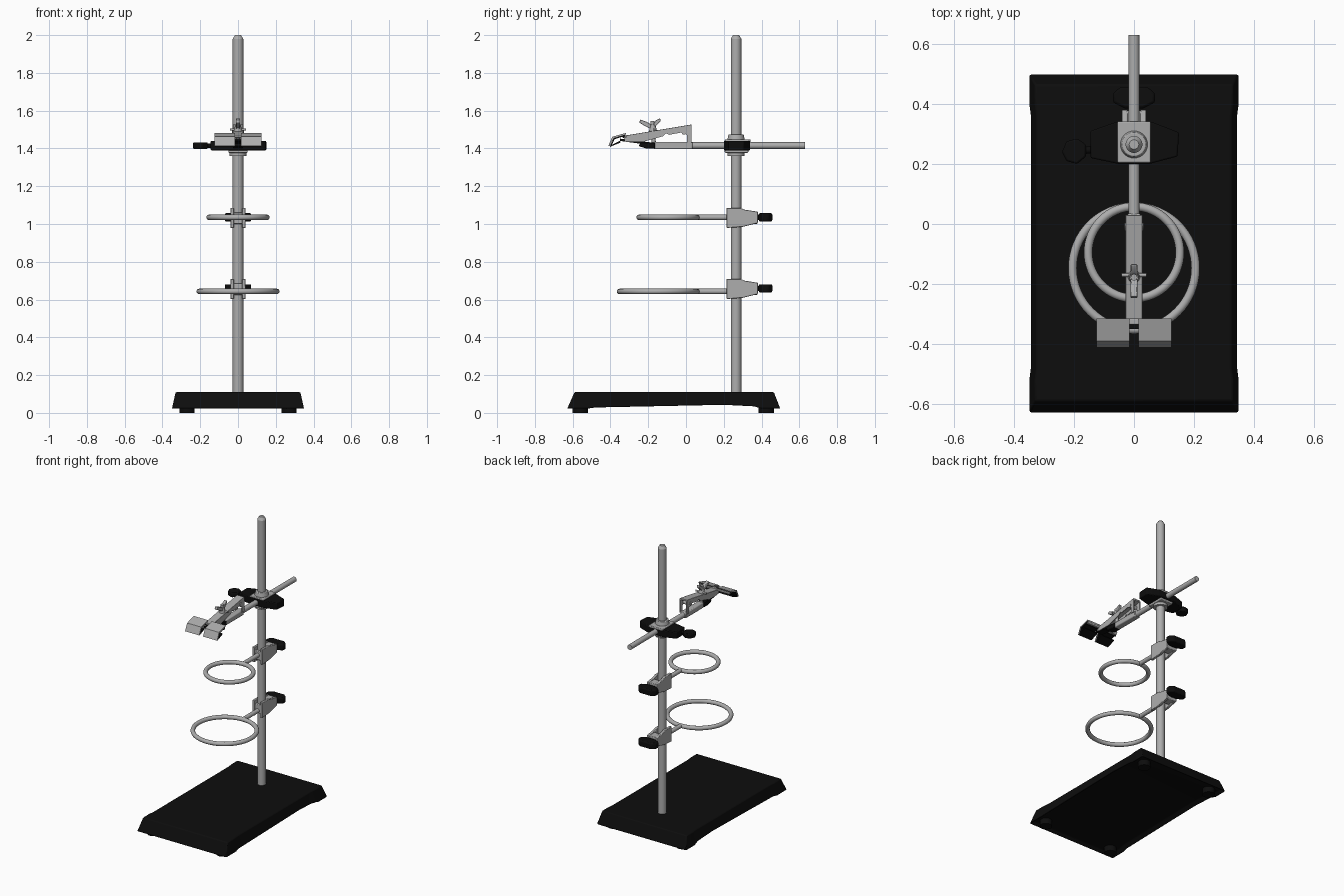
import bpy, bmesh, math
from mathutils import Vector, Matrix

cube = bpy.data.objects.get("Cube")
if cube:
    bpy.data.objects.remove(cube, do_unlink=True)


def material(name, rgb):
    m = bpy.data.materials.new(name)
    m.use_nodes = True
    m.diffuse_color = (*rgb, 1)
    m.node_tree.nodes["Principled BSDF"].inputs["Base Color"].default_value = (*rgb, 1)
    return m


STEEL = material("steel grey", (0.42, 0.42, 0.42))
BLACK = material("enamel black", (0.004, 0.004, 0.004))


def finish(name, bm, mat, bevel=0):
    bmesh.ops.recalc_face_normals(bm, faces=bm.faces)
    me = bpy.data.meshes.new(name)
    bm.to_mesh(me)
    bm.free()
    me.materials.append(mat)
    ob = bpy.data.objects.new(name, me)
    bpy.context.collection.objects.link(ob)
    if bevel:
        b = ob.modifiers.new("bevel", "BEVEL")
        b.width, b.segments = bevel, 2
    bpy.ops.object.select_all(action="DESELECT")
    ob.select_set(True)
    bpy.context.view_layer.objects.active = ob
    bpy.ops.object.shade_smooth_by_angle(angle=math.radians(35))
    return ob


def rod(name, a, b, r, mat, r2=None, segs=24, bevel=0):
    a, b = Vector(a), Vector(b)
    bm = bmesh.new()
    turn = (b - a).to_track_quat("Z", "Y").to_matrix().to_4x4()
    bmesh.ops.create_cone(bm, cap_ends=True, segments=segs, radius1=r,
                          radius2=r if r2 is None else r2, depth=(b - a).length,
                          matrix=Matrix.Translation((a + b) / 2) @ turn)
    return finish(name, bm, mat, bevel)


def box(name, lo, hi, mat, bevel=0.004):
    bm = bmesh.new()
    lo, hi = Vector(lo), Vector(hi)
    bmesh.ops.create_cube(bm, size=1, matrix=Matrix.Translation((lo + hi) / 2)
                          @ Matrix.Diagonal((*(hi - lo), 1)))
    return finish(name, bm, mat, bevel)


def side_plate(name, pts, x0, x1, mat, bevel=0):
    """Extrude a (y, z) outline across x."""
    bm = bmesh.new()
    f = bm.faces.new([bm.verts.new((x0, y, z)) for y, z in pts])
    ext = bmesh.ops.extrude_face_region(bm, geom=[f])["geom"]
    bmesh.ops.translate(bm, vec=(x1 - x0, 0, 0),
                        verts=[v for v in ext if isinstance(v, bmesh.types.BMVert)])
    return finish(name, bm, mat, bevel)


def top_plate(name, pts, z0, z1, mat, bevel=0.005):
    """Extrude an (x, y) outline upward."""
    bm = bmesh.new()
    f = bm.faces.new([bm.verts.new((x, y, z0)) for x, y in pts])
    ext = bmesh.ops.extrude_face_region(bm, geom=[f])["geom"]
    bmesh.ops.translate(bm, vec=(0, 0, z1 - z0),
                        verts=[v for v in ext if isinstance(v, bmesh.types.BMVert)])
    return finish(name, bm, mat, bevel)


def ring(name, y, z, R, r):
    bm = bmesh.new()
    circle = bmesh.ops.create_circle(bm, segments=14, radius=r,
                                     matrix=Matrix.Translation((R, 0, 0)) @ Matrix.Rotation(math.pi / 2, 4, "X"))
    bmesh.ops.spin(bm, geom=circle["verts"] + bm.edges[:], cent=(0, 0, 0), axis=(0, 0, 1),
                   angle=math.tau, steps=64)
    bmesh.ops.remove_doubles(bm, verts=bm.verts, dist=0.0005)
    bmesh.ops.translate(bm, verts=bm.verts, vec=(0, y, z))
    return finish(name, bm, STEEL)


# Base: sloped block with arched lower edges and a recessed underside
sections = [(-.63, -.59, .35, .02), (-.52, -.52, .35, .02), (-.48, -.48, .345, .026),
            (0, 0, .345, .036), (.2, .2, .345, .04), (.36, .36, .345, .032),
            (.4, .4, .35, .02), (.5, .465, .35, .02)]
bm = bmesh.new()
loops = [[bm.verts.new(p) for p in ((-w, yb, zb), (w, yb, zb), (w - .02, yt, .11), (.02 - w, yt, .11))]
         for yb, yt, w, zb in sections]
under = []
for a, b in zip(loops, loops[1:]):
    for i in range(4):
        f = bm.faces.new((a[i], a[(i + 1) % 4], b[(i + 1) % 4], b[i]))
        if i == 0:
            under.append(f)
bm.faces.new(loops[0])
bm.faces.new(loops[-1])
bmesh.ops.recalc_face_normals(bm, faces=bm.faces)
bmesh.ops.inset_region(bm, faces=under, thickness=0.03)
for v in {v for f in under for v in f.verts}:
    v.co.z += 0.02
finish("base", bm, BLACK, 0.006)
for sx in (-1, 1):
    for y in (-.56, .425):
        rod("rubber_foot", (sx * .27, y, 0), (sx * .27, y, .06), .04, BLACK)

# Upright rod with a rounded tip
Y = .265
rod("upright_rod", (0, Y, .06), (0, Y, 1.98), .028, STEEL, segs=32)
rod("upright_tip", (0, Y, 1.98), (0, Y, 2), .028, STEEL, r2=.016, segs=32)


def thumb_screw(y, z):
    rod("screw_shaft", (0, y - .04, z), (0, y + .02, z), .014, BLACK)
    top_plate("screw_wing", [(-.03, y), (.03, y), (.07, y + .02), (.07, y + .05), (.045, y + .072),
                             (-.045, y + .072), (-.07, y + .05), (-.07, y + .02)],
              z - .022, z + .022, BLACK, 0.008)


# Support rings with stems, clamps and thumb screws
for label, z, R in (("lower", .643, .205), ("upper", 1.035, .153)):
    cz = z + (.012 if label == "lower" else -.004)
    ring(label + "_ring", .058 - R, z, R, .0145)
    rod(label + "_ring_stem", (0, .055, z), (0, .235, z), .0145, STEEL)
    for sx in (-1, 1):
        side_plate(label + "_clamp_cheek",
                   [(.215, cz - .052), (.3, cz - .046), (.38, cz - .026), (.38, cz + .034),
                    (.31, cz + .045), (.29, cz + .054), (.215, cz + .054)],
                   sx * .022, sx * .04, STEEL, 0.003)
    box(label + "_clamp_front", (-.03, .22, cz - .03), (.03, .245, cz + .03), STEEL)
    box(label + "_clamp_back", (-.03, .315, cz - .03), (.03, .378, cz + .034), STEEL)
    thumb_screw(.385, cz + .004)

# Cross clamp that joins the two rods
CZ = 1.415
top_plate("cross_clamp_wings", [(-.145, .22), (-.05, .2), (.05, .2), (.145, .225), (.15, .305),
                                (.06, .34), (-.06, .34), (-.145, .31)], CZ - .025, CZ + .025, BLACK)
box("cross_clamp_top", (-.055, .205, CZ + .018), (.055, .342, CZ + .032), STEEL)
box("cross_clamp_bottom", (-.05, .205, CZ - .038), (.05, .33, CZ - .018), STEEL)
rod("cross_clamp_collar", (0, Y, CZ + .03), (0, Y, CZ + .06), .046, STEEL, r2=.04, segs=32, bevel=.003)
rod("cross_clamp_lower_collar", (0, Y, CZ - .055), (0, Y, CZ - .035), .046, STEEL, segs=32)
rod("cross_clamp_screw", (-.17, .245, CZ), (-.12, .25, CZ), .012, BLACK)
top_plate("cross_clamp_knob", [(-.16, .225), (-.19, .2), (-.225, .21), (-.24, .24), (-.225, .275),
                               (-.19, .285), (-.16, .265)], CZ - .017, CZ + .017, BLACK, 0.006)

# Horizontal arm
rod("arm_rod", (0, -.1, CZ), (0, .63, CZ), .018, STEEL)
box("arm_sleeve", (-.022, -.17, CZ - .019), (.022, .035, CZ + .019), STEEL, 0.006)

# Gripper: channel lever with side webs, hinge and lower black jaw
side_plate("lever_top", [(-.33, 1.455), (-.33, 1.467), (.03, 1.527), (.03, 1.515)], -.028, .028, STEEL, .002)
for sx in (-1, 1):
    x0, x1 = sx * .022, sx * .028
    side_plate("lever_front_web", [(-.33, 1.46), (-.08, 1.505), (-.12, 1.465), (-.22, 1.437), (-.32, 1.437)],
               x0, x1, STEEL)
    side_plate("lever_middle_web", [(-.13, 1.495), (.03, 1.522), (.03, 1.495), (-.09, 1.472)], x0, x1, STEEL)
    side_plate("lever_rear_web", [(-.025, 1.5), (.03, 1.51), (.03, 1.425), (.005, 1.425), (.005, 1.47)],
               x0, x1, STEEL)
rod("hinge_pin", (-.032, -.01, 1.487), (.032, -.01, 1.487), .014, STEEL)
side_plate("lower_jaw_strip", [(-.35, 1.44), (-.35, 1.452), (-.17, 1.43), (-.17, 1.415)], -.025, .025, BLACK)
side_plate("lower_jaw_block", [(-.25, 1.412), (-.24, 1.432), (-.165, 1.432), (-.165, 1.4), (-.21, 1.4)],
           -.026, .026, BLACK, .004)

# Folded jaw pads: grey shell outside, black rubber inside
fold = [(-.412, 1.412), (-.39, 1.462), (-.315, 1.483)]
inner = [(-.32, 1.474), (-.383, 1.455), (-.402, 1.412)]
liner = [(-.403, 1.408), (-.383, 1.455), (-.32, 1.474), (-.328, 1.455), (-.336, 1.457),
         (-.333, 1.463), (-.378, 1.449), (-.392, 1.42), (-.35, 1.44), (-.345, 1.432)]
for sx in (-1, 1):
    side_plate("jaw_shell", fold + inner, sx * .015, sx * .125, STEEL)
    side_plate("jaw_liner", liner, sx * .018, sx * .122, BLACK)
box("jaw_bridge", (-.12, -.335, 1.458), (.12, -.315, 1.472), STEEL, .003)

# Wing nut on the lever
rod("wing_nut_bolt", (0, -.17, 1.42), (0, -.178, 1.545), .011, STEEL)
rod("wing_nut_hub", (0, -.174, 1.485), (0, -.177, 1.525), .022, STEEL, r2=.015)
for sy, reach, tip in ((-1, .07, 1.545), (1, .045, 1.553)):
    y = -.178
    side_plate("wing_nut_wing", [(y, 1.5), (y + sy * reach * .6, tip - .025), (y + sy * reach, tip - .008),
                                 (y + sy * reach * .9, tip + .008), (y + sy * reach * .4, tip - .005),
                                 (y, 1.522)], -.011, .011, STEEL, .003)
rod("wing_nut_cross_pin", (-.042, -.17, 1.5), (.042, -.17, 1.5), .006, STEEL)
